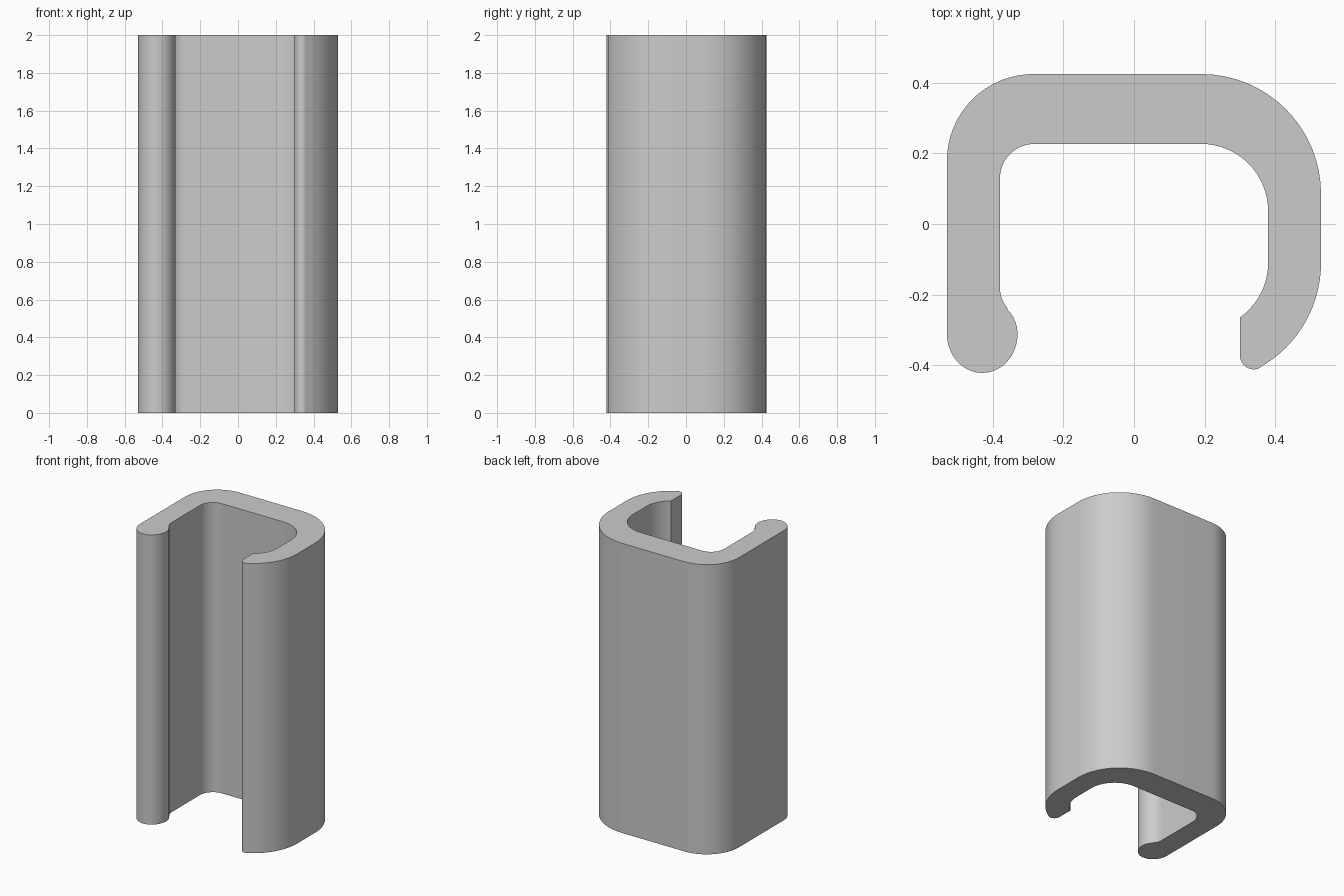
import bpy, bmesh, math

if "Cube" in bpy.data.objects:
    bpy.data.objects.remove(bpy.data.objects["Cube"])


def arc(cx, cy, rx, a0, a1, n=16, ry=None):
    """Points along an arc, angles in degrees."""
    ry = ry or rx
    pts = []
    for i in range(n + 1):
        a = math.radians(a0 + (a1 - a0) * i / n)
        pts.append((cx + rx * math.cos(a), cy + ry * math.sin(a)))
    return pts


# Cross-section, walked along the outside and back along the inside
profile = []
profile += arc(-0.285, 0.18, 0.245, 180, 90)          # outer left corner
profile += arc(0.19, 0.085, 0.34, 90, 0)              # outer right corner
profile += arc(0.19, -0.11, 0.34, 0, -60)             # outer right hook
profile += arc(0.34, -0.372, 0.04, -60, -180, 12)[1:] # rounded hook tip
profile += arc(0.19, -0.11, 0.19, -54.6, 0)           # inner right hook
profile += arc(0.19, 0.037, 0.19, 0, 90)              # inner right corner
profile += arc(-0.282, 0.129, 0.098, 90, 180)         # inner left corner
profile += arc(-0.29, -0.18, 0.09, 180, 222, 8)       # neck above the bead
profile += arc(-0.43, -0.312, 0.10, 46, 0, 8)         # bead, upper part
profile += arc(-0.43, -0.312, 0.10, 0, -180, 24, 0.11)[1:]  # bead, lower part

# Extrude the cross-section upwards
bm = bmesh.new()
base = bm.faces.new([bm.verts.new((x, y, 0)) for x, y in profile])
top = bmesh.ops.extrude_face_region(bm, geom=[base], use_keep_orig=True)
bmesh.ops.translate(bm, vec=(0, 0, 2),
                    verts=[g for g in top["geom"] if isinstance(g, bmesh.types.BMVert)])
bmesh.ops.recalc_face_normals(bm, faces=bm.faces)
mesh = bpy.data.meshes.new("channel_rail")
bm.to_mesh(mesh)
bm.free()

rail = bpy.data.objects.new("channel_rail", mesh)
bpy.context.collection.objects.link(rail)

grey = bpy.data.materials.new("plain grey")
grey.diffuse_color = (0.6, 0.6, 0.6, 1)
grey.use_nodes = True
grey.node_tree.nodes["Principled BSDF"].inputs["Base Color"].default_value = grey.diffuse_color
mesh.materials.append(grey)

# Smooth curved walls, crisp ends
bpy.context.view_layer.objects.active = rail
rail.select_set(True)
bpy.ops.object.shade_smooth_by_angle(angle=math.radians(30))
